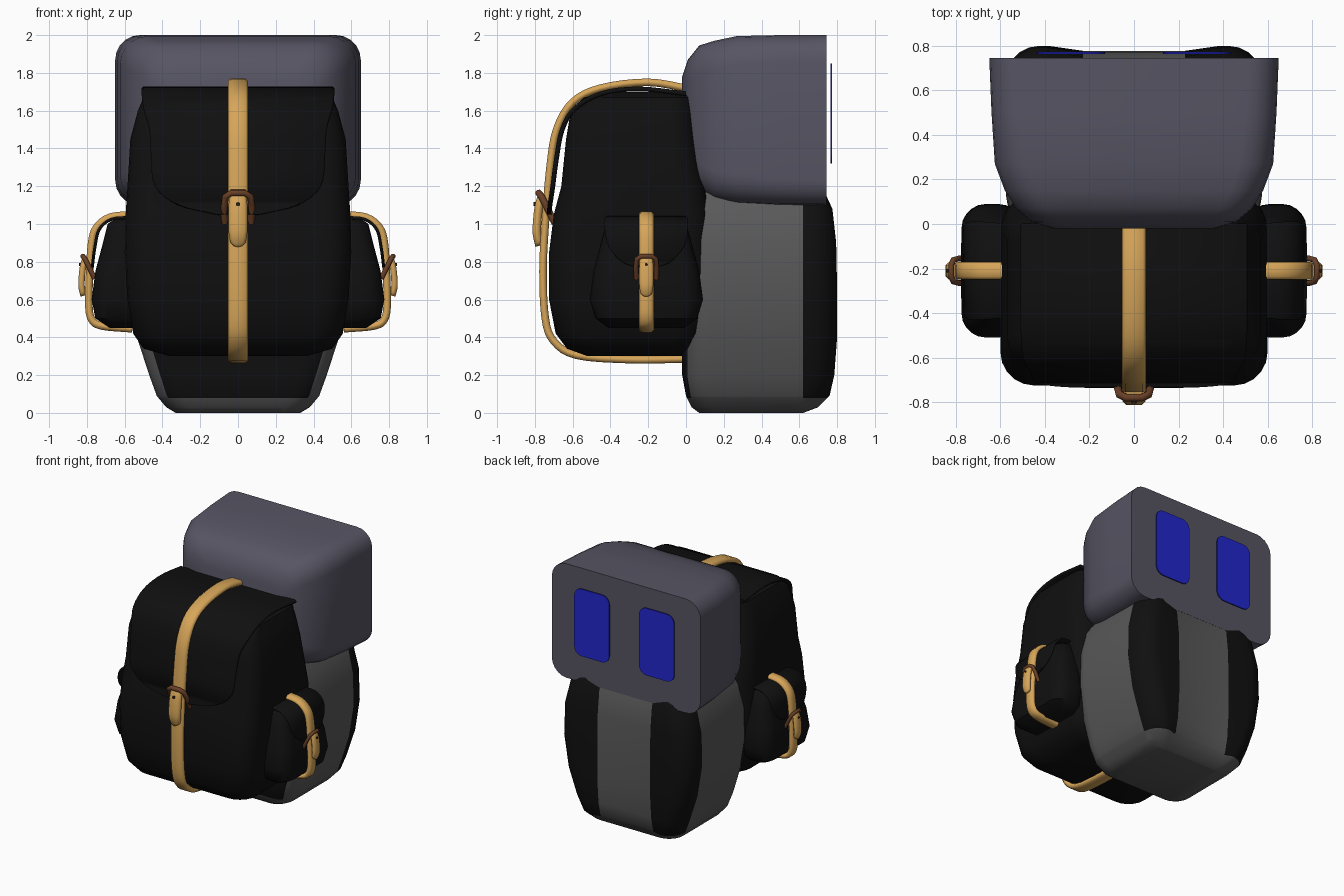
import bpy
import bmesh
from math import cos, sin, pi, radians
from mathutils import Matrix, Vector

default_cube = bpy.data.objects.get("Cube")
if default_cube:
    bpy.data.objects.remove(default_cube, do_unlink=True)


def make_material(name, red, green, blue):
    material = bpy.data.materials.new(name)
    material.use_nodes = True
    colour = (red, green, blue, 1)
    material.diffuse_color = colour
    shader = material.node_tree.nodes["Principled BSDF"]
    shader.inputs["Base Color"].default_value = colour
    shader.inputs["Roughness"].default_value = 0.8
    return material


slate = make_material("slate grey", 0.095, 0.09, 0.125)
grey = make_material("mid grey", 0.1, 0.1, 0.1)
black = make_material("black cloth", 0.005, 0.005, 0.005)
blue = make_material("eye blue", 0.015, 0.02, 0.6)
tan = make_material("tan leather", 0.68, 0.38, 0.1)
brown = make_material("brown leather", 0.14, 0.05, 0.02)
dark = make_material("dark hole", 0.03, 0.012, 0.006)


def finish(name, bm, materials, place=Matrix(), angle=40):
    """Turn a bmesh into a smooth shaded object."""
    bmesh.ops.recalc_face_normals(bm, faces=bm.faces)
    mesh = bpy.data.meshes.new(name)
    bm.to_mesh(mesh)
    bm.free()
    for material in materials:
        mesh.materials.append(material)
    mesh.polygons.foreach_set("use_smooth", [True] * len(mesh.polygons))
    mesh.set_sharp_from_angle(angle=radians(angle))
    obj = bpy.data.objects.new(name, mesh)
    obj.matrix_world = place
    bpy.context.collection.objects.link(obj)
    return obj


def skin(rings):
    """Join equal rings of points into a capped skin."""
    bm = bmesh.new()
    loops = [[bm.verts.new(point) for point in ring] for ring in rings]
    count = len(loops[0])
    for low, high in zip(loops, loops[1:]):
        for i in range(count):
            j = (i + 1) % count
            bm.faces.new((low[i], low[j], high[j], high[i]))
    bm.faces.new(loops[0])
    bm.faces.new(loops[-1])
    return bm


def rounded_rect(half, low, high, radius, steps=5):
    """Outline of a rounded rectangle, centred across its width."""
    points = []
    corners = [(1, 1), (-1, 1), (-1, -1), (1, -1)]
    for quarter, (sx, sy) in enumerate(corners):
        cx = sx * (half - radius)
        cy = high - radius if sy > 0 else low + radius
        for k in range(steps + 1):
            a = (quarter + k / steps) * pi / 2
            points.append((cx + radius * cos(a), cy + radius * sin(a)))
    return points


def loft(sections, along="z"):
    """Sections are (position, half width, low, high, corner radius)."""
    rings = []
    for t, *outline in sections:
        ring = rounded_rect(*outline)
        rings.append([(u, v, t) if along == "z" else (u, t, v) for u, v in ring])
    return skin(rings)


def smooth_path(points, steps=4):
    """Catmull-Rom curve through the points."""
    p = [Vector(q) for q in points]
    p = [p[0] * 2 - p[1]] + p + [p[-1] * 2 - p[-2]]
    result = []
    for a, b, c, d in zip(p, p[1:], p[2:], p[3:]):
        for k in range(steps):
            t = k / steps
            result.append(b + (c - a) * t / 2 + (a * 2 - b * 5 + c * 4 - d) * t ** 2 / 2
                          + (b * 3 - a - c * 3 + d) * t ** 3 / 2)
    return result + [p[-2]]


def ribbon(name, path, thick, material, place=Matrix()):
    """Band swept along points of (y, z, half width)."""
    pts = smooth_path(path)
    h = thick / 2
    rings = []
    for i, (y, z, w) in enumerate(pts):
        step = pts[min(i + 1, len(pts) - 1)] - pts[max(i - 1, 0)]
        n = Vector((-step.y, step.x)).normalized()
        b = min(h, w) * 0.7
        outline = [(w, h - b), (w - b, h), (b - w, h), (-w, h - b),
                   (-w, b - h), (b - w, -h), (w - b, -h), (w, b - h)]
        rings.append([(u, y + n.x * v, z + n.y * v) for u, v in outline])
    return finish(name, skin(rings), [material], place, 60)


def strap(name, path, half, place=Matrix()):
    ribbon(name, [(y, z, half) for y, z in path], 0.04, tan, place)


def buckle(name, y, z, size, place):
    """Brown loop, hanging strap end and its hole."""
    move = place @ Matrix.Translation((0, y, z)) @ Matrix.Scale(size, 4)
    curve = bpy.data.curves.new(name + "_loop", "CURVE")
    curve.dimensions = "3D"
    curve.bevel_depth = 0.018
    curve.bevel_resolution = 2
    curve.use_fill_caps = True
    half = [(0.07, 0.07, -0.08), (0.073, 0.03, 0), (0.066, 0, 0.06), (0.035, -0.015, 0.08)]
    points = half + [(-a, b, c) for a, b, c in reversed(half)]
    line = curve.splines.new("POLY")
    line.points.add(len(points) - 1)
    for target, point in zip(line.points, points):
        target.co = (*point, 1)
    curve.materials.append(brown)
    loop = bpy.data.objects.new(name + "_loop", curve)
    loop.matrix_world = move
    bpy.context.collection.objects.link(loop)
    ribbon(name + "_tongue", [(0.005, 0.07, 0.045), (-0.015, 0, 0.05), (-0.025, -0.12, 0.05),
                              (-0.015, -0.18, 0.04), (-0.01, -0.2, 0.02)], 0.045, tan, move)
    bm = bmesh.new()
    bmesh.ops.create_cone(bm, cap_ends=True, segments=12, radius1=0.011, radius2=0.011,
                          depth=0.012, matrix=Matrix.Translation((0, -0.036, 0.02))
                          @ Matrix.Rotation(pi / 2, 4, "X"))
    finish(name + "_hole", bm, [dark], move)


# Head: rounded box with a flat face at the back
finish("head", loft([
    (-0.02, 0.36, 1.36, 1.78, 0.1), (0.01, 0.46, 1.27, 1.87, 0.12),
    (0.07, 0.53, 1.18, 1.945, 0.14), (0.15, 0.58, 1.13, 1.97, 0.15),
    (0.27, 0.625, 1.11, 1.995, 0.15), (0.5, 0.64, 1.1, 2, 0.14),
    (0.745, 0.65, 1.1, 2, 0.13)], "y"), [slate])

# Eyes: thin plates just behind the face
for side, label in ((1, "left"), (-1, "right")):
    plate = loft([(0.764, 0.153, 1.32, 1.85, 0.065), (0.772, 0.153, 1.32, 1.85, 0.065)], "y")
    finish(label + "_eye", plate, [blue], Matrix.Translation((side * 0.283, 0, 0)))

# Body: tapered block, cut along the stripe borders
body = loft([
    (0, 0.33, 0.07, 0.62, 0.1), (0.03, 0.38, 0.03, 0.7, 0.12),
    (0.09, 0.43, 0, 0.76, 0.13), (0.2, 0.47, -0.02, 0.785, 0.14),
    (0.4, 0.535, -0.02, 0.8, 0.15), (0.65, 0.575, -0.02, 0.8, 0.15),
    (0.9, 0.57, -0.02, 0.795, 0.15), (1.08, 0.53, -0.02, 0.775, 0.14),
    (1.2, 0.46, 0.05, 0.72, 0.13)])
for spot, normal in (((0.23, 0, 0), (1, 0, 0)), ((-0.23, 0, 0), (1, 0, 0)),
                     ((0, 0.62, 0), (0, 1, 0)), ((0, 0, 0.08), (0, 0, 1))):
    bmesh.ops.bisect_plane(body, geom=body.verts[:] + body.edges[:] + body.faces[:],
                           plane_co=spot, plane_no=normal)
body.normal_update()
for face in body.faces:
    x, y, z = face.calc_center_median()
    back_stripe = y > 0.62 and abs(x) > 0.23
    front_panel = y < 0.03 and abs(face.normal.y) > 0.7
    face.material_index = int(z > 0.08 and (back_stripe or front_panel))
for vert in body.verts:
    if vert.co.y > 0.7 and abs(vert.co.x) < 0.24:
        vert.co.y -= 0.022
finish("body", body, [grey, black])

# Main bag with its floating flap
finish("bag", loft([
    (0.3, 0.36, -0.52, 0, 0.12), (0.34, 0.5, -0.63, 0.05, 0.14),
    (0.42, 0.555, -0.69, 0.1, 0.15), (0.6, 0.585, -0.725, 0.14, 0.15),
    (0.85, 0.6, -0.725, 0.13, 0.15), (1.05, 0.595, -0.7, 0.13, 0.15),
    (1.2, 0.585, -0.66, 0.1, 0.14), (1.45, 0.57, -0.635, 0.05, 0.13),
    (1.6, 0.53, -0.61, 0.04, 0.12), (1.67, 0.5, -0.54, 0.03, 0.1),
    (1.7, 0.44, -0.4, 0, 0.08)]), [black])
ribbon("bag_flap", [
    (0, 1.69, 0.51), (-0.25, 1.715, 0.51), (-0.45, 1.69, 0.51), (-0.59, 1.61, 0.5),
    (-0.655, 1.5, 0.47), (-0.685, 1.35, 0.46), (-0.705, 1.2, 0.44),
    (-0.72, 1.1, 0.32), (-0.725, 1.05, 0.12)], 0.025, black)
strap("bag_strap", [
    (0.02, 1.715), (-0.2, 1.75), (-0.45, 1.72), (-0.6, 1.645), (-0.685, 1.5), (-0.72, 1.3),
    (-0.745, 1), (-0.757, 0.75), (-0.745, 0.5), (-0.7, 0.38), (-0.58, 0.305),
    (-0.3, 0.282), (0, 0.285)], 0.054)
buckle("bag_buckle", -0.765, 1.085, 1, Matrix())

# Side pockets: same build, turned to face each side
for side, label in ((1, "left"), (-1, "right")):
    place = Matrix.Translation((0, -0.21, 0)) @ Matrix.Rotation(side * pi / 2, 4, "Z")
    finish(label + "_pocket", loft([
        (0.45, 0.2, -0.68, -0.5, 0.07), (0.5, 0.27, -0.755, -0.5, 0.1),
        (0.6, 0.3, -0.775, -0.5, 0.11), (0.75, 0.28, -0.755, -0.5, 0.1),
        (0.9, 0.24, -0.715, -0.5, 0.09), (1, 0.21, -0.69, -0.5, 0.08),
        (1.035, 0.17, -0.64, -0.5, 0.06)]), [black], place)
    ribbon(label + "_pocket_flap", [
        (-0.56, 1.035, 0.21), (-0.67, 1.025, 0.22), (-0.735, 0.97, 0.22),
        (-0.757, 0.88, 0.2), (-0.768, 0.8, 0.13), (-0.77, 0.77, 0.05)], 0.016, black, place)
    strap(label + "_pocket_strap", [
        (-0.56, 1.05), (-0.68, 1.035), (-0.75, 0.98), (-0.775, 0.9), (-0.785, 0.75),
        (-0.79, 0.58), (-0.775, 0.495), (-0.72, 0.46), (-0.56, 0.445)], 0.04, place)
    buckle(label + "_pocket_buckle", -0.81, 0.77, 0.75, place)
